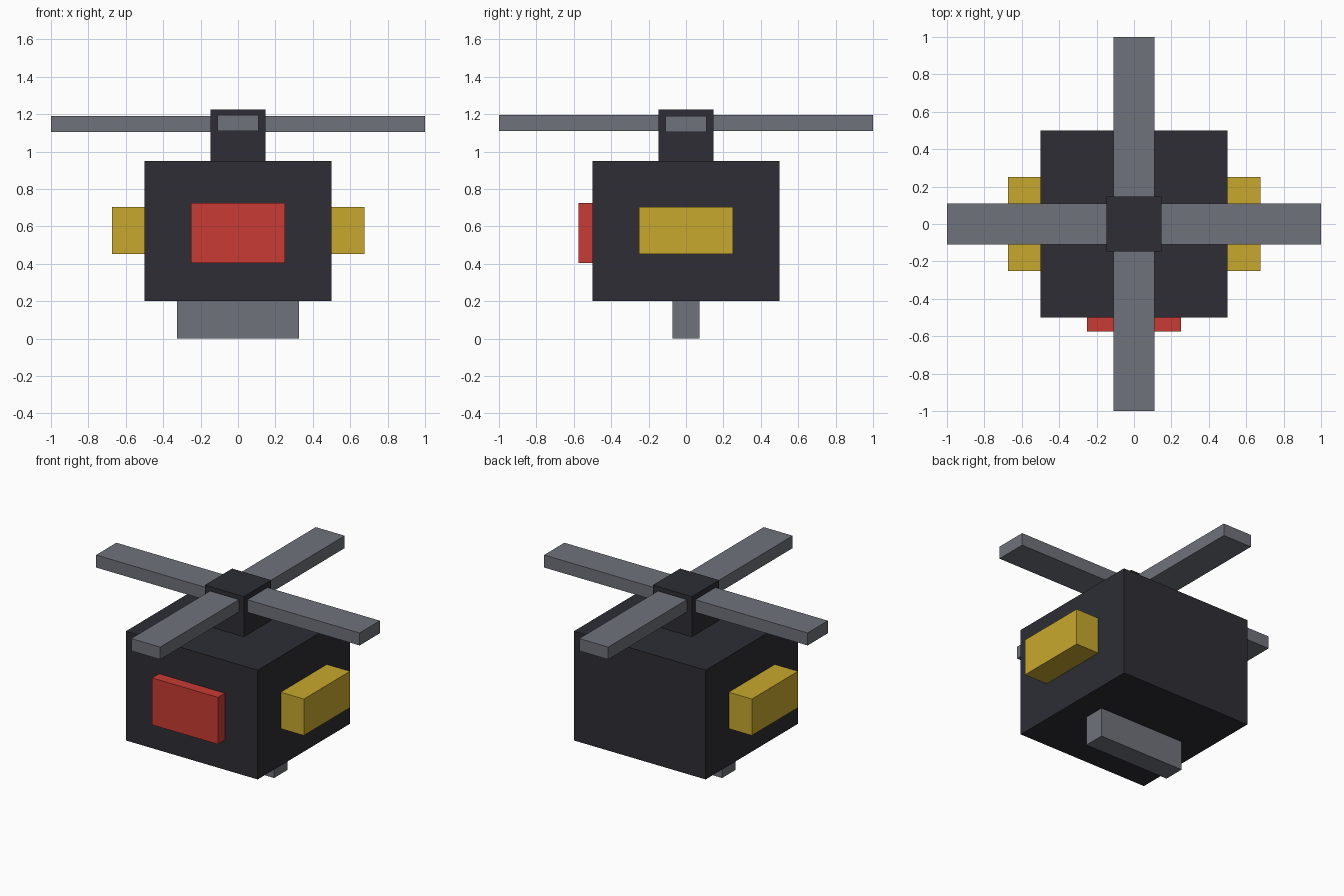
import bpy

default = bpy.data.objects.get("Cube")
if default:
    bpy.data.objects.remove(default, do_unlink=True)


def to_linear(c):
    c /= 255
    return c / 12.92 if c <= 0.04045 else ((c + 0.055) / 1.055) ** 2.4


def material(name, rgb):
    colour = (*[to_linear(c) for c in rgb], 1)
    m = bpy.data.materials.new(name)
    m.use_nodes = True
    m.diffuse_color = colour
    bsdf = next(n for n in m.node_tree.nodes if n.type == 'BSDF_PRINCIPLED')
    bsdf.inputs["Base Color"].default_value = colour
    return m


def box(name, x, y, z, mat):
    """Box spanning the given (min, max) range on each axis."""
    spans = (x, y, z)
    bpy.ops.mesh.primitive_cube_add(size=1, location=[(a + b) / 2 for a, b in spans])
    ob = bpy.context.object
    ob.name = name
    ob.scale = [b - a for a, b in spans]
    bpy.ops.object.transform_apply(location=False, rotation=False, scale=True)
    ob.data.materials.append(mat)
    return ob


def around(half):
    return (-half, half)


charcoal = material("charcoal", (45, 45, 53))
grey = material("steel grey", (111, 114, 123))
yellow = material("mustard yellow", (200, 169, 45))
red = material("red", (201, 59, 52))

# Body, foot and rotor hub
box("body", around(0.5), around(0.5), (0.2, 0.95), charcoal)
box("foot", around(0.325), around(0.073), (0, 0.2), grey)
box("rotor_hub", around(0.148), around(0.148), (0.95, 1.226), charcoal)

# Crossed rotor blades running through the hub
box("rotor_blade_side", around(1), around(0.11), (1.104, 1.19), grey)
box("rotor_blade_front", around(0.11), around(1), (1.11, 1.195), grey)

# Front panel
box("front_panel", around(0.25), (-0.575, -0.5), (0.403, 0.725), red)

# Side pods
for side, x in (("left", (0.5, 0.675)), ("right", (-0.675, -0.5))):
    box(side + "_pod", x, around(0.25), (0.453, 0.703), yellow)
